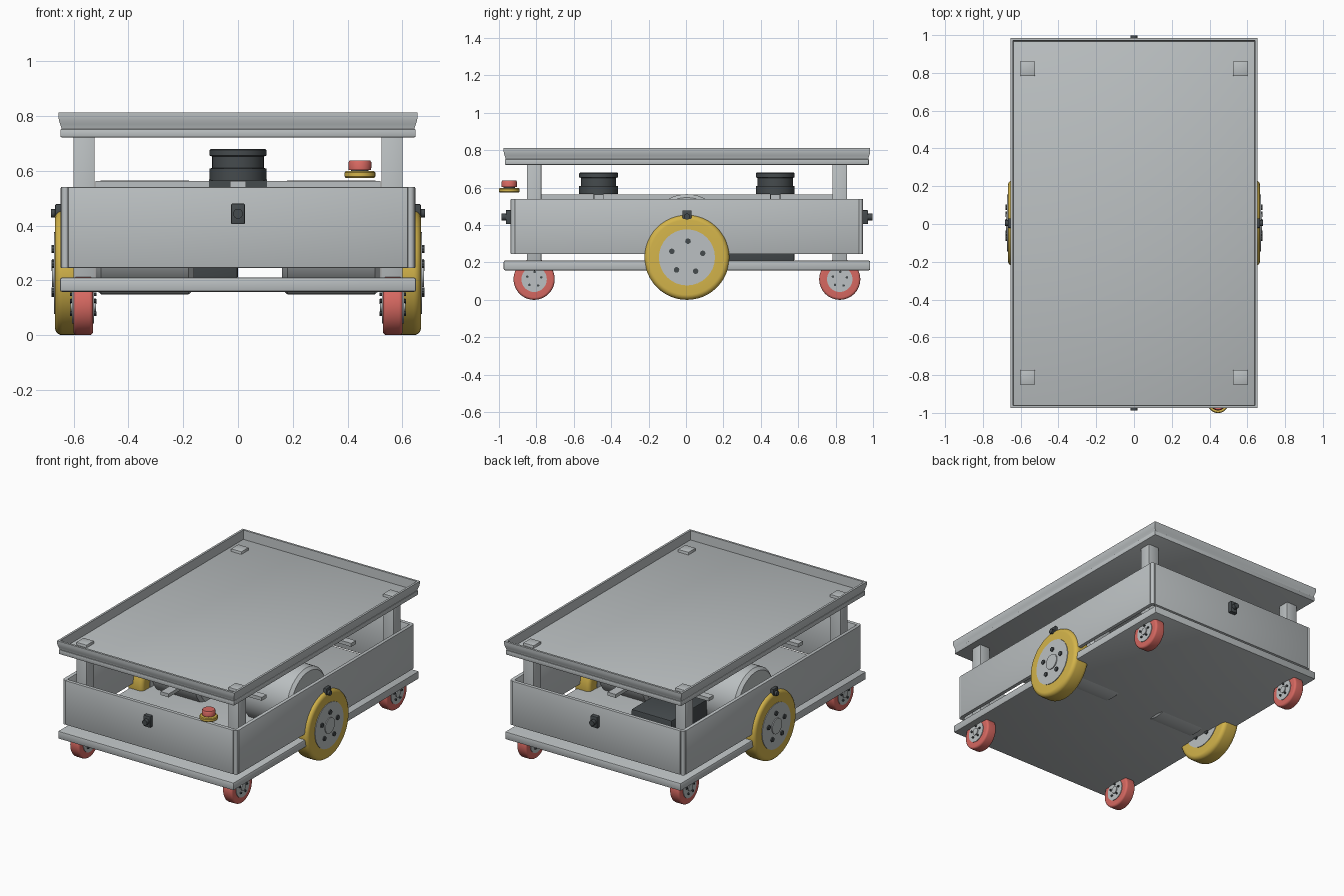
import bpy, bmesh, math
from mathutils import Vector

cube = bpy.data.objects.get("Cube")
if cube:
    bpy.data.objects.remove(cube, do_unlink=True)


def material(name, r, g, b):
    m = bpy.data.materials.new(name)
    m.use_nodes = True
    m.diffuse_color = (r, g, b, 1)
    m.node_tree.nodes["Principled BSDF"].inputs["Base Color"].default_value = (r, g, b, 1)
    return m


GREY = material("painted_grey", 0.50, 0.53, 0.54)
DARK = material("dark_plastic", 0.06, 0.07, 0.075)
YELLOW = material("yellow_rubber", 0.66, 0.46, 0.07)
RED = material("red_rubber", 0.68, 0.14, 0.12)
MID = 0.005   # vehicle centre along y


def finish(name, bm, mat):
    bmesh.ops.recalc_face_normals(bm, faces=bm.faces)
    mesh = bpy.data.meshes.new(name)
    bm.to_mesh(mesh)
    bm.free()
    mesh.materials.append(mat)
    mesh.shade_smooth()
    mesh.set_sharp_from_angle(angle=math.radians(35))
    ob = bpy.data.objects.new(name, mesh)
    bpy.context.collection.objects.link(ob)
    return ob


def box(name, mat, x, y, z, bevel=0.0):
    """Box from (min, max) ranges."""
    bm = bmesh.new()
    bmesh.ops.create_cube(bm, size=1)
    for v in bm.verts:
        v.co = Vector([r[0] if c < 0 else r[1] for c, r in zip(v.co, (x, y, z))])
    if bevel:
        bmesh.ops.bevel(bm, geom=bm.edges[:], offset=bevel, segments=2,
                        profile=0.5, affect='EDGES')
    return finish(name, bm, mat)


def lathe(name, mat, profile, centre, axis='Z', sign=1, sides=48):
    """Revolve (radius, height) points and cap both ends."""
    bm = bmesh.new()
    rings = []
    for r, h in profile:
        ring = []
        for i in range(sides):
            a = math.tau * i / sides
            u, w = r * math.cos(a), r * math.sin(a)
            p = {'X': (sign * h, u, w), 'Y': (u, sign * h, w), 'Z': (u, w, h)}[axis]
            ring.append(bm.verts.new(Vector(p) + Vector(centre)))
        rings.append(ring)
    for a, b in zip(rings, rings[1:]):
        for i in range(sides):
            j = (i + 1) % sides
            bm.faces.new((a[i], a[j], b[j], b[i]))
    bm.faces.new(rings[0])
    bm.faces.new(rings[-1])
    return finish(name, bm, mat)


def disc(name, mat, r, lo, hi, centre, axis='Z', sign=1, sides=32):
    return lathe(name, mat, [(r, lo), (r, hi)], centre, axis, sign, sides)


def tyre_profile(radius, half):
    """Rounded tread across a wheel of the given half width."""
    c = radius * 0.12
    pts = [(radius * 0.62, -half)]
    for i in range(7):
        a = math.pi / 2 * i / 6
        pts.append((radius - c + c * math.sin(a), -half + c - c * math.cos(a)))
    return pts + [(r, -h) for r, h in reversed(pts)]


def wheel(name, mat, centre, radius, half, sign, hub):
    lathe(name + "_tyre", mat, tyre_profile(radius, half), centre, 'X', sign)
    for side in (1, -1):
        s = sign * side
        disc(name + "_hub", GREY, hub, half - 0.02, half + 0.004, centre, 'X', s)
        disc(name + "_cap", GREY, hub * 0.34, half, half + 0.01, centre, 'X', s)
        for k in range(5):
            a = math.tau * k / 5 + 0.25
            p = (centre[0], centre[1] + hub * 0.58 * math.cos(a),
                 centre[2] + hub * 0.58 * math.sin(a))
            disc(name + "_bolt", DARK, hub * 0.1, half, half + 0.012, p, 'X', s, 10)


# Chassis plate
box("base_plate", GREY, (-0.65, 0.65), (-0.975, 0.985), (0.158, 0.21), 0.008)

# Body walls, open at top and bottom
for s, end in ((-1, "front"), (1, "back")):
    box(end + "_panel", GREY, (-0.62, 0.62),
        sorted((MID + s * 0.917, MID + s * 0.942)), (0.245, 0.54), 0.003)
for s, side in ((-1, "right"), (1, "left")):
    box(side + "_panel", GREY, sorted((s * 0.622, s * 0.647)),
        (MID - 0.92, MID + 0.92), (0.245, 0.54), 0.003)
    for t in (-1, 1):
        lathe("corner_trim", GREY, [(0.014, 0.245), (0.014, 0.54)],
              (s * 0.63, MID + t * 0.926, 0), sides=16)

# Posts carrying the tray, with pads showing through its floor
for s in (-1, 1):
    for t in (-1, 1):
        x, y = s * 0.562, MID + t * 0.817
        box("tray_post", GREY, (x - 0.039, x + 0.039), (y - 0.039, y + 0.039),
            (0.2, 0.77), 0.004)

# Tray floor and flared rim
box("tray_floor", GREY, (-0.648, 0.648), (MID - 0.973, MID + 0.973), (0.722, 0.752), 0.004)
bm = bmesh.new()
rim = [(0.012, 0.745), (0.010, 0.757), (0.006, 0.77), (0.002, 0.782),
       (0, 0.795), (0, 0.812), (0.014, 0.812), (0.018, 0.745)]
loops = [[bm.verts.new((sx * (0.655 - d), MID + sy * (0.98 - d), z)) for d, z in rim]
         for sx, sy in ((-1, -1), (1, -1), (1, 1), (-1, 1))]
for i in range(4):
    a, b = loops[i], loops[(i + 1) % 4]
    for j in range(len(rim)):
        k = (j + 1) % len(rim)
        bm.faces.new((a[j], b[j], b[k], a[k]))
finish("tray_rim", bm, GREY)

# Drive wheels, motor drums and corner casters
for s in (-1, 1):
    wheel("drive_wheel", YELLOW, (s * 0.61, MID, 0.227), 0.227, 0.058, s, 0.15)
    lathe("motor_drum", GREY, [(0.19, 0.16), (0.208, 0.18), (0.208, 0.50), (0.19, 0.52)],
          (0, MID, 0.357), 'X', s)
    for t in (-1, 1):
        wheel("caster", RED, (s * 0.565, MID + t * 0.817, 0.11), 0.11, 0.036, s, 0.068)

# Inner frame and the battery
for t in (-1, 1):
    y = MID + t * 0.472
    box("cross_beam", GREY, (-0.52, 0.52), (y - 0.025, y + 0.025), (0.54, 0.563))
    box("scanner_bracket", DARK, (-0.105, 0.105), (y - 0.027, y + 0.027), (0.538, 0.567))
    # Scanner turret
    lathe("scanner", DARK, [(0.104, 0.565), (0.104, 0.608), (0.094, 0.61), (0.094, 0.652),
                            (0.104, 0.655), (0.104, 0.675), (0.099, 0.68)], (0, y, 0))
box("centre_beam", GREY, (-0.03, 0.03), (MID - 0.78, MID + 0.78), (0.54, 0.563))
box("battery", DARK, (-0.3, 0), (0.2, 0.58), (0.205, 0.38), 0.01)

# Range sensors on all four sides
for s in (-1, 1):
    y = MID + s * 0.96
    box("end_sensor", DARK, (-0.025, 0.025), sorted((MID + s * 0.91, y + s * 0.008)),
        (0.405, 0.48), 0.004)
    disc("end_sensor_lens", DARK, 0.018, 0, 0.032, (0, y, 0.443), 'Y', s, 20)
    box("side_sensor", DARK, sorted((s * 0.61, s * 0.667)), (MID - 0.025, MID + 0.025),
        (0.425, 0.478), 0.004)
    disc("side_sensor_lens", DARK, 0.016, 0.6, 0.682, (0, MID, 0.445), 'X', s, 20)

# Emergency stop button
stop = (0.445, -0.945, 0)
lathe("stop_base", YELLOW, [(0.052, 0.574), (0.056, 0.579), (0.056, 0.593), (0.052, 0.598)], stop)
disc("stop_collar", DARK, 0.032, 0.595, 0.606, stop)
lathe("stop_button", RED, [(0.041, 0.603), (0.042, 0.63), (0.037, 0.638)], stop)
